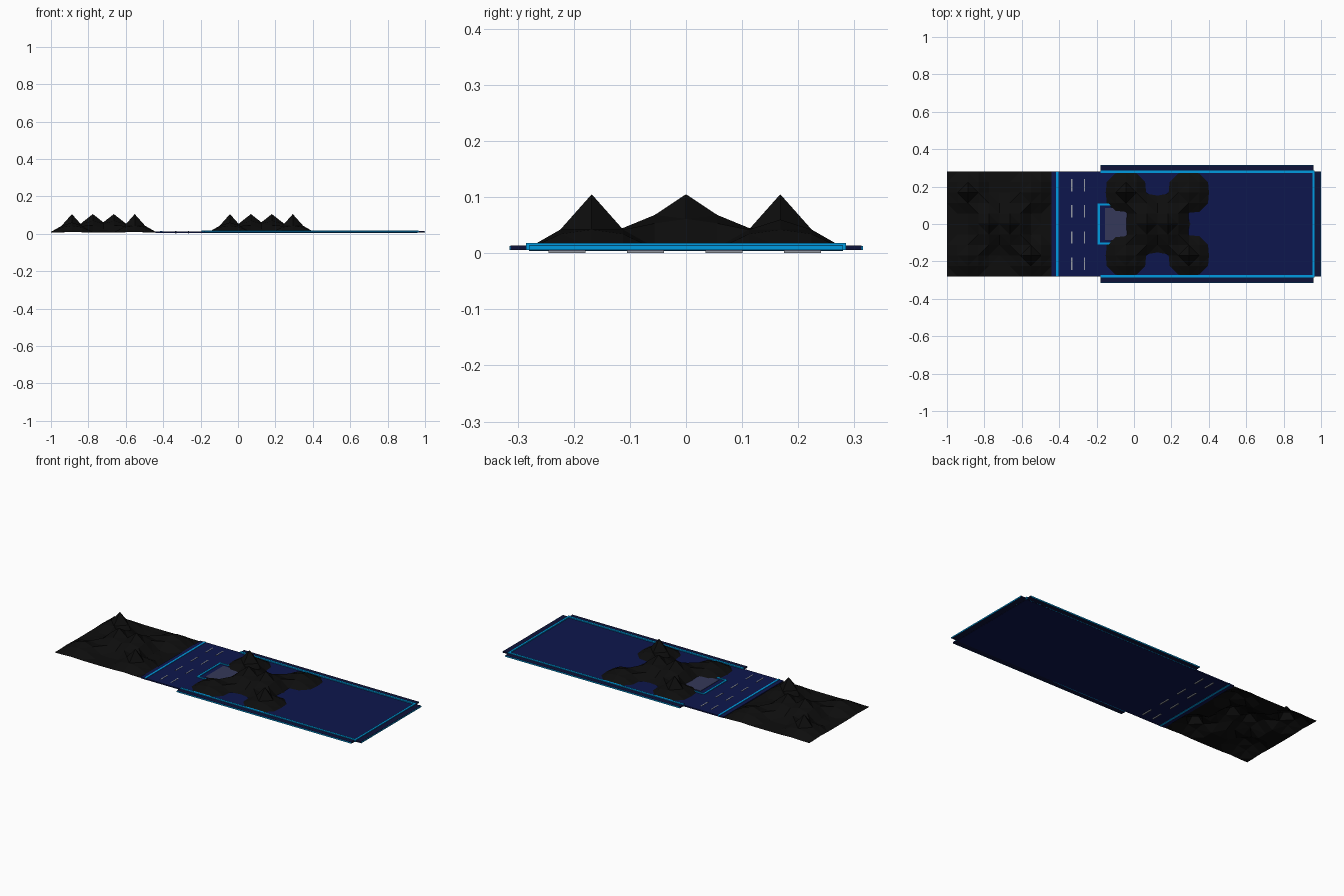
import bpy, bmesh, math

if "Cube" in bpy.data.objects:
    bpy.data.objects.remove(bpy.data.objects["Cube"])


def material(name, rgb):
    m = bpy.data.materials.new(name)
    m.diffuse_color = (*rgb, 1)
    m.use_nodes = True
    m.node_tree.nodes["Principled BSDF"].inputs["Base Color"].default_value = m.diffuse_color
    return m


NAVY = material("navy", (0.004, 0.008, 0.075))
EDGE = material("dark_navy", (0.004, 0.006, 0.04))
CYAN = material("cyan", (0.0, 0.33, 0.75))
BLACK = material("black", (0.004, 0.004, 0.004))
SLATE = material("slate", (0.035, 0.04, 0.1))
WHITE = material("pale", (0.3, 0.32, 0.36))


def finish(name, bm, mat):
    me = bpy.data.meshes.new(name)
    bm.to_mesh(me)
    bm.free()
    me.materials.append(mat)
    ob = bpy.data.objects.new(name, me)
    bpy.context.collection.objects.link(ob)
    return ob


def box(name, x0, x1, y0, y1, z0, z1, mat):
    bm = bmesh.new()
    bmesh.ops.create_cube(bm, size=1)
    for v in bm.verts:
        v.co = ((x0 + x1) / 2 + v.co.x * (x1 - x0),
                (y0 + y1) / 2 + v.co.y * (y1 - y0),
                (z0 + z1) / 2 + v.co.z * (z1 - z0))
    return finish(name, bm, mat)


def falloff(d, table):
    for (d0, h0), (d1, h1) in zip(table, table[1:]):
        if d <= d1:
            return h0 + (h1 - h0) * (d - d0) / (d1 - d0)
    return table[-1][1]


BASE = 0.007


def height(i, j):
    h = BASE
    # central twin peaks
    for ci in (4, 6):
        d = math.hypot((i - ci) * 1.3, j - 5)
        h = max(h, falloff(d, [(0, .105), (1, .068), (2, .045), (2.6, .013), (3, BASE)]))
    # corner hills: two tall and two low, on opposite diagonals
    for ci, cj, top in ((2, 8, .105), (8, 2, .105), (2, 2, .06), (8, 8, .06)):
        d = math.hypot(i - ci, j - cj)
        h = max(h, falloff(d, [(0, top), (1, .042), (1.42, .034), (2, .010), (2.3, BASE)]))
    return h


def terrain(name, x0):
    # 10 x 10 faceted sheet of hills
    n, s = 10, 0.056
    bm = bmesh.new()
    g = [[bm.verts.new((x0 + i * s, -0.28 + j * s, height(i, j))) for j in range(n + 1)]
         for i in range(n + 1)]
    for i in range(n):
        for j in range(n):
            bm.faces.new((g[i][j], g[i + 1][j], g[i + 1][j + 1], g[i][j + 1]))
    bmesh.ops.triangulate(bm, faces=bm.faces[:])
    return finish(name, bm, BLACK)


# hills at the end of the board and rising through the floor
terrain("end_hills", -1.0)
terrain("middle_hills", -0.155)

# floor and road slabs
box("floor", -0.18, 0.96, -0.28, 0.28, 0.005, 0.012, NAVY)
box("road", -0.44, -0.18, -0.28, 0.28, 0.005, 0.012, NAVY)

# side rails with bright outer strips and inner trim
for s, side in ((1, "back"), (-1, "front")):
    def rail(name, x0, x1, a, b, z0, z1, mat):
        box(side + name, x0, x1, min(s * a, s * b), max(s * a, s * b), z0, z1, mat)
    rail("_rail", -0.18, 0.96, 0.28, 0.313, 0.006, 0.014, EDGE)
    rail("_rail_strip", -0.18, 0.96, 0.313, 0.315, 0.006, 0.013, CYAN)
    rail("_trim", -0.18, 0.966, 0.272, 0.285, 0.006, 0.018, CYAN)

# end rail
box("end_rail", 0.96, 0.998, -0.28, 0.28, 0.006, 0.014, EDGE)
box("end_rail_strip", 0.998, 1.0, -0.28, 0.28, 0.006, 0.013, CYAN)
box("end_trim", 0.954, 0.966, -0.285, 0.285, 0.006, 0.018, CYAN)

# road edge line and lane dashes
box("road_line", -0.416, -0.404, -0.28, 0.28, 0.004, 0.014, CYAN)
for i, x in enumerate((-0.333, -0.265)):
    for j in range(4):
        y = -0.212 + j * 0.14
        box(f"lane_dash_{i}_{j}", x - 0.003, x + 0.003, y - 0.033, y + 0.033, 0, 0.0135, WHITE)

# pad and its outline, partly buried by the hills
box("pad", -0.155, 0.0, -0.085, 0.085, 0.010, 0.0145, SLATE)
box("pad_outline_left", -0.195, -0.183, -0.11, 0.11, 0.010, 0.016, CYAN)
for s in (1, -1):
    box("pad_outline_side", -0.195, 0.018, s * 0.105 - 0.005, s * 0.105 + 0.005, 0.010, 0.016, CYAN)
